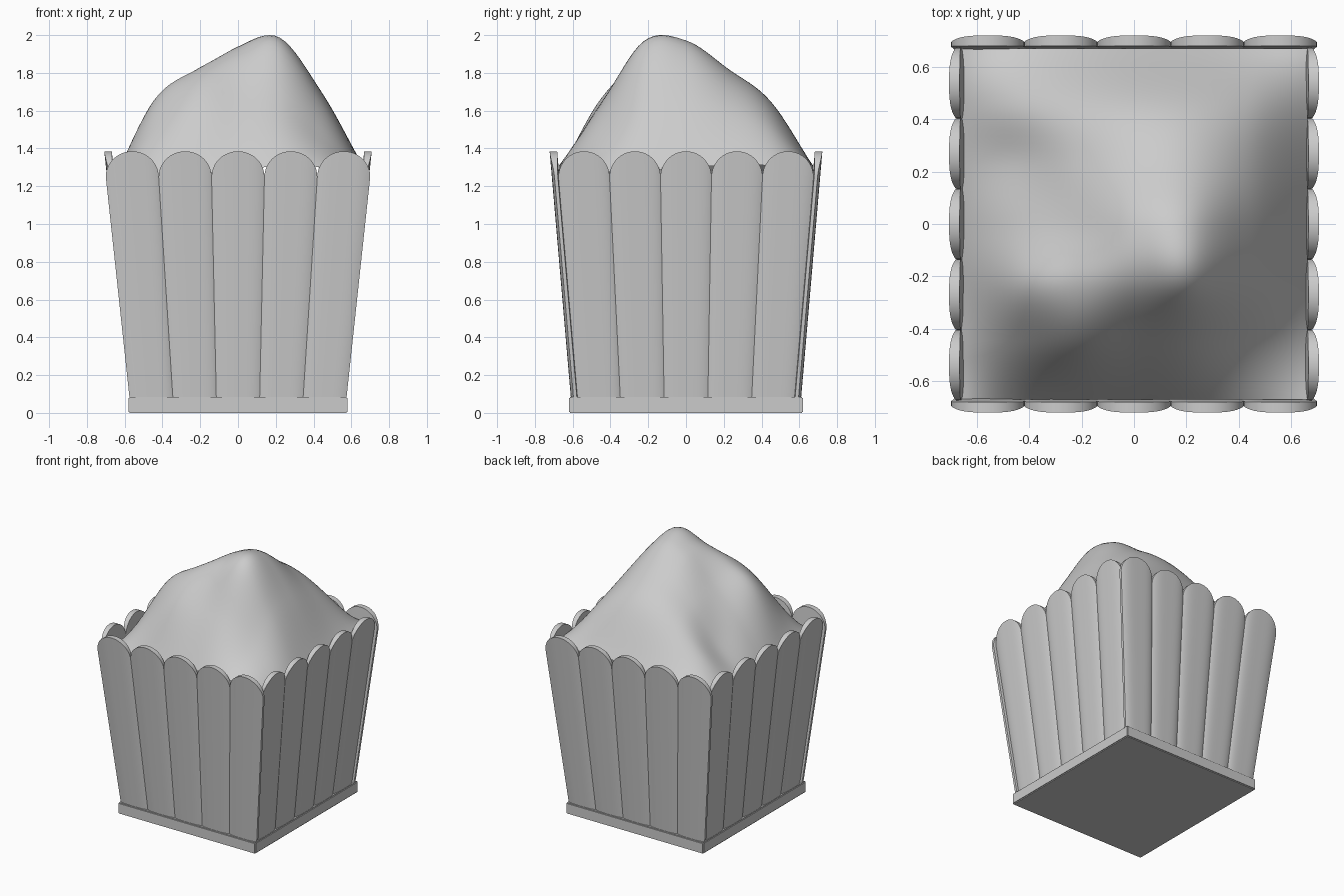
import bpy, bmesh, math
from mathutils import Matrix

cube = bpy.data.objects.get("Cube")
if cube:
    bpy.data.objects.remove(cube)

grey = bpy.data.materials.new("plain_grey")
grey.use_nodes = True
colour = (0.6, 0.6, 0.6, 1)
grey.diffuse_color = colour
grey.node_tree.nodes["Principled BSDF"].inputs["Base Color"].default_value = colour


def finish(name, bm, angle=35):
    """Turn a bmesh into a named, smooth-shaded object."""
    bmesh.ops.recalc_face_normals(bm, faces=bm.faces)
    mesh = bpy.data.meshes.new(name)
    bm.to_mesh(mesh)
    bm.free()
    mesh.materials.append(grey)
    obj = bpy.data.objects.new(name, mesh)
    bpy.context.collection.objects.link(obj)
    bpy.ops.object.select_all(action="DESELECT")
    obj.select_set(True)
    bpy.context.view_layer.objects.active = obj
    bpy.ops.object.shade_smooth_by_angle(angle=math.radians(angle))
    return obj


# Base tray
BASE_H = 0.085
bm = bmesh.new()
bmesh.ops.create_cube(bm, size=1, matrix=Matrix.Translation((0, 0, BASE_H / 2))
                      @ Matrix.Diagonal((1.16, 1.24, BASE_H, 1)))
bmesh.ops.bevel(bm, geom=bm.edges[:], offset=0.006, segments=2, affect="EDGES")
finish("base", bm)

# Leaning walls, each made of five round-topped slats
SLATS, COLS, SPRING, TOP = 5, 20, 1.25, 1.385


def slat(name, index, angle, half_low, half_high, out_low, out_high):
    bm = bmesh.new()
    turn = Matrix.Rotation(angle, 3, "Z")

    def vert(s, z, inner):
        t = (z - BASE_H) / (TOP - BASE_H)
        half = half_low + (half_high - half_low) * min(1, (z - BASE_H) / (SPRING - BASE_H))
        u = half * ((2 * index + 1 + s) / SLATS - 1)
        out = out_low + (out_high - out_low) * t
        # outer face swells and the edges are thinner
        out += -0.04 + 0.008 * s ** 4 if inner else -0.014 * s ** 4
        return bm.verts.new(turn @ Matrix.Translation((u, -out, z)).to_translation())

    rings = []
    for c in range(COLS + 1):
        a = math.pi * c / COLS
        s, z = -math.cos(a), SPRING + (TOP - SPRING) * math.sin(a)
        rings.append([vert(s, BASE_H, False), vert(s, z, False),
                      vert(s, z, True), vert(s, BASE_H, True)])
    for p, q in zip(rings, rings[1:]):
        for k in range(4):
            n = (k + 1) % 4
            bm.faces.new((p[k], p[n], q[n], q[k]))
    bm.faces.new(rings[0])
    bm.faces.new(rings[-1])
    finish(name, bm)


LONG = (0.575, 0.70, 0.61, 0.722)
SIDE = (0.58, 0.675, 0.572, 0.708)
for w, (wall, size) in enumerate((("front", LONG), ("left", SIDE),
                                  ("back", LONG), ("right", SIDE))):
    for i in range(SLATS):
        slat(f"{wall}_slat_{i + 1}", i, w * math.pi / 2, *size)

# Lumpy heap: coarse heights above the rim in hundredths, front row first
RIM = 1.2
HEIGHTS = ((2, 4, 6, 8, 11, 10, 8),
           (4, 30, 46, 45, 42, 25, 7),
           (2, 46, 62, 71, 76, 46, 8),
           (0, 32, 54, 73, 76, 50, 10),
           (0, 20, 46, 60, 61, 44, 11),
           (1, 20, 35, 44, 44, 33, 11),
           (2, 5, 8, 10, 11, 10, 8))


def spline(values, t):
    """Smooth curve through evenly spaced values, t from 0 to 1."""
    last = len(values) - 1
    i = min(int(t * last), last - 1)
    f = t * last - i
    b, c = values[i], values[i + 1]
    a = values[i - 1] if i else 2 * b - c
    d = values[i + 2] if i + 2 <= last else 2 * c - b
    return b + f / 2 * (c - a + f * (2 * a - 5 * b + 4 * c - d + f * (3 * (b - c) + d - a)))


bm = bmesh.new()
bmesh.ops.create_grid(bm, x_segments=48, y_segments=48, size=0.5)
for v in bm.verts:
    tx, ty = v.co.x + 0.5, v.co.y + 0.5
    v.co.z = spline([spline(row, tx) for row in HEIGHTS], ty)
peak = max(v.co.z for v in bm.verts)
for v in bm.verts:
    v.co = (v.co.x * 1.33, v.co.y * 1.345, RIM + (2 - RIM) * v.co.z / peak)
finish("heap", bm, 180)
